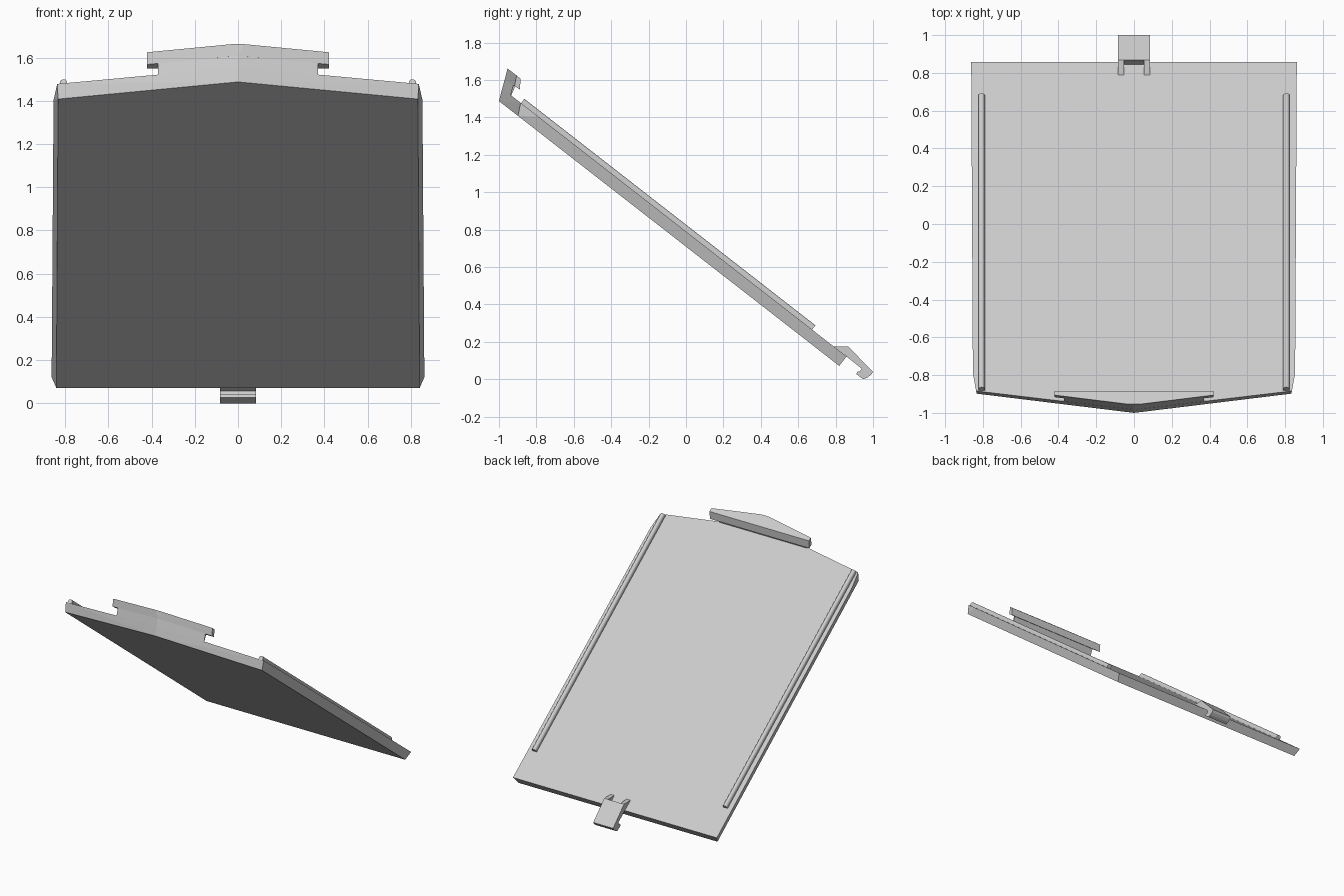
import bpy, bmesh, math
from mathutils import Vector

if "Cube" in bpy.data.objects:
    bpy.data.objects.remove(bpy.data.objects["Cube"])

# Panel frame: u runs down the slope, n is normal to the panel, origin at the front peak
COS, SIN = 0.789, 0.614


def place(x, u, n):
    return Vector((x, -1 + COS * u + SIN * n, 1.487 - SIN * u + COS * n))


def finish(bm, name):
    bmesh.ops.recalc_face_normals(bm, faces=bm.faces)
    mesh = bpy.data.meshes.new(name)
    bm.to_mesh(mesh)
    bm.free()
    obj = bpy.data.objects.new(name, mesh)
    bpy.context.collection.objects.link(obj)
    return obj


def hull(name, points, mirror=True):
    """Convex solid from points in the panel frame, optionally mirrored in x."""
    bm = bmesh.new()
    pts = set(points)
    if mirror:
        pts |= {(-x, u, n) for x, u, n in points if x}
    for p in sorted(pts):
        bm.verts.new(place(*p))
    bmesh.ops.convex_hull(bm, input=bm.verts[:])
    loose = [v for v in bm.verts if not v.link_faces]
    bmesh.ops.delete(bm, geom=loose, context='VERTS')
    bmesh.ops.dissolve_limit(bm, angle_limit=math.radians(1.5),
                             verts=bm.verts[:], edges=bm.edges[:])
    return finish(bm, name)


def side_profile(name, profile, x0, x1):
    """Extrude a (y, z) outline along x."""
    bm = bmesh.new()
    face = bm.faces.new([bm.verts.new((x0, y, z)) for y, z in profile])
    ext = bmesh.ops.extrude_face_region(bm, geom=[face])
    bmesh.ops.translate(bm, vec=(x1 - x0, 0, 0),
                        verts=[e for e in ext['geom'] if isinstance(e, bmesh.types.BMVert)])
    return finish(bm, name)


# Tilted cover panel with pointed front and drafted sides
T = 0.064
hull("cover_panel", [
    (0, 0, 0), (0.832, 0.129, 0), (0.84, 2.306, 0),
    (0, -0.028, T), (0.836, 0.097, T), (0.853, 0.219, T), (0.862, 2.306, T)])

# Front hook: neck rising from the panel, then a wider lip
hull("hook_neck", [
    (0, -0.026, 0.06), (0.37, 0.03, 0.06), (0.37, 0.034, 0.06),
    (0, -0.05, 0.118), (0.37, 0.007, 0.118), (0.37, 0.02, 0.118)])
hull("hook_lip", [
    (0, -0.049, 0.115), (0.42, 0.016, 0.115), (0.42, 0.050, 0.117),
    (0.03, -0.071, 0.166), (0.42, -0.010, 0.166), (0.42, 0.018, 0.166)])

# Rounded guide rails along both sides
for side, label in ((-1, "left"), (1, "right")):
    section = [(0.807 + 0.017 * math.cos(a), T + 0.012 + 0.017 * math.sin(a))
               for a in (math.pi * i / 8 for i in range(9))]
    section += [(0.79, T - 0.004), (0.824, T - 0.004)]
    rail = hull("guide_rail_" + label,
                [(side * x, u, n) for x, n in section for u in (0.10, 2.072)], False)
    bpy.context.view_layer.objects.active = rail
    rail.select_set(True)
    bpy.ops.object.shade_smooth_by_angle(angle=math.radians(35))
    rail.select_set(False)

# Rear clip: bent latch plate carried by two prongs
side_profile("clip_plate", [
    (0.868, 0.174), (1.0, 0.04), (0.99, 0.024), (0.97, 0.009), (0.947, 0.0),
    (0.91, 0.028), (0.917, 0.042), (0.93, 0.04), (0.938, 0.058), (0.86, 0.12),
    (0.845, 0.135)], -0.084, 0.084)
for side, label in ((-1, "left"), (1, "right")):
    side_profile("clip_prong_" + label,
                 [(0.79, 0.175), (0.868, 0.174), (0.848, 0.125)],
                 side * 0.052, side * 0.084)
